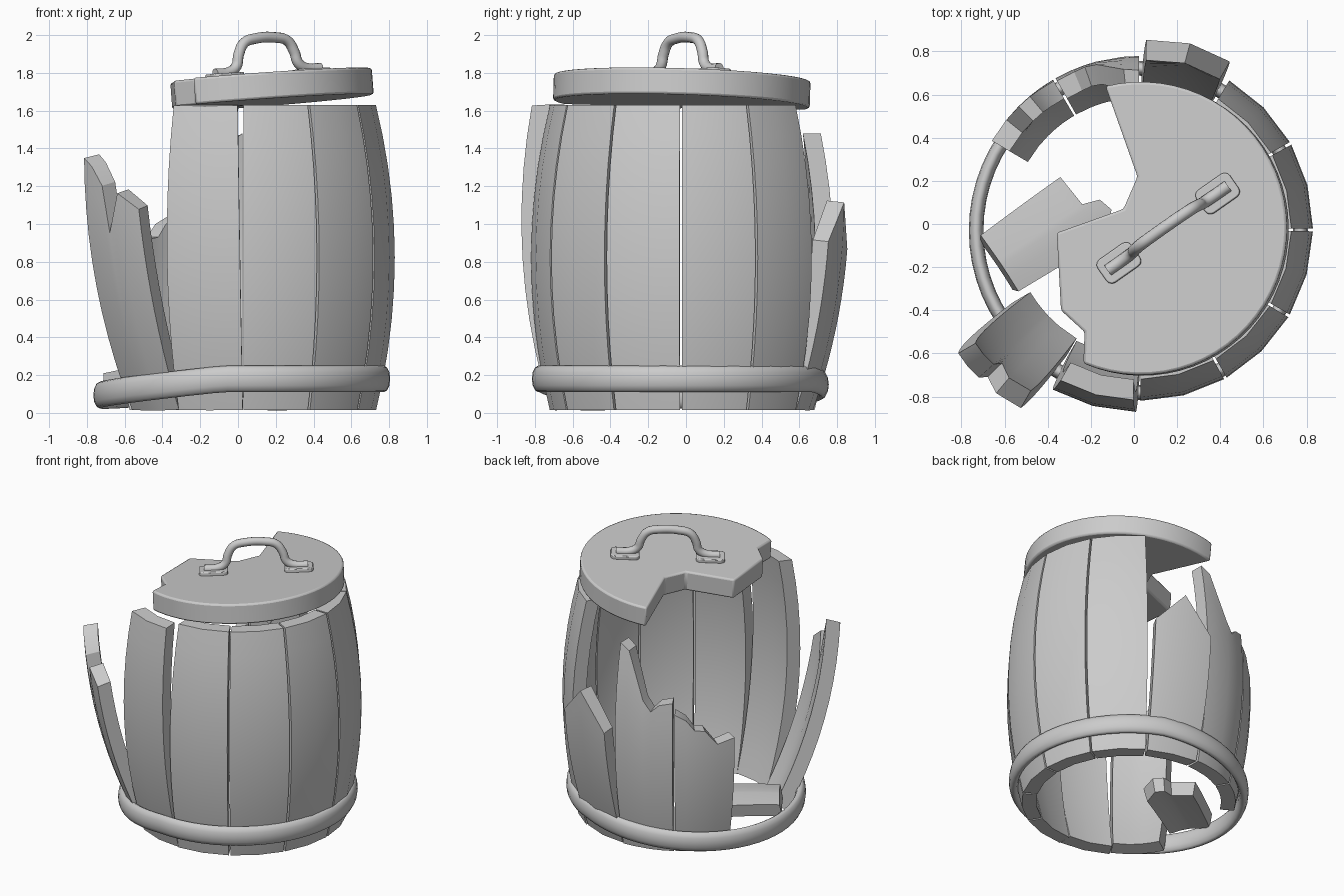
import bpy, bmesh, math
from mathutils import Matrix, Vector

if "Cube" in bpy.data.objects:
    bpy.data.objects.remove(bpy.data.objects["Cube"])

grey = bpy.data.materials.new("plain_grey")
grey.use_nodes = True
grey.diffuse_color = (0.6, 0.6, 0.6, 1)
grey.node_tree.nodes["Principled BSDF"].inputs["Base Color"].default_value = (0.6, 0.6, 0.6, 1)

CENTRE = Vector((0.03, -0.02, 0))
BASE, TOP, THICK, ROWS = 0.015, 1.63, 0.095, 10


def finish(bm, name, matrix=Matrix(), angle=30, bevel=0):
    bmesh.ops.recalc_face_normals(bm, faces=bm.faces)
    mesh = bpy.data.meshes.new(name)
    bm.to_mesh(mesh)
    bm.free()
    mesh.transform(matrix)
    mesh.materials.append(grey)
    obj = bpy.data.objects.new(name, mesh)
    bpy.context.collection.objects.link(obj)
    bpy.ops.object.select_all(action="DESELECT")
    bpy.context.view_layer.objects.active = obj
    obj.select_set(True)
    if bevel:
        mod = obj.modifiers.new("soft_edge", "BEVEL")
        mod.width, mod.segments = bevel, 2
    bpy.ops.object.shade_smooth_by_angle(angle=math.radians(angle))
    return obj


def barrel_radius(z):
    return 0.80 - 0.10 * ((z - 0.82) / 0.81) ** 2


def stave(name, tops, matrix, base=BASE):
    """Curved plank around local +x; tops is a list of (angle, height)."""
    bm = bmesh.new()
    loops = []
    for row in range(ROWS + 1):
        outer, inner = [], []
        for deg, top in tops:
            z = base + (top - base) * row / ROWS
            a = math.radians(deg)
            for side, r in ((outer, barrel_radius(z)), (inner, barrel_radius(z) - THICK)):
                side.append(bm.verts.new((r * math.cos(a), r * math.sin(a), z)))
        loops.append(outer + inner[::-1])
    n, count = len(tops), 2 * len(tops)
    for low, high in zip(loops, loops[1:]):
        for i in range(count):
            j = (i + 1) % count
            bm.faces.new((low[i], low[j], high[j], high[i]))
    for loop in (loops[0], loops[-1]):
        for i in range(n - 1):
            bm.faces.new((loop[i], loop[i + 1], loop[count - 2 - i], loop[count - 1 - i]))
    return finish(bm, name, matrix)


def place(azimuth, lean=0.0):
    """Turn a plank to its azimuth and lean it outward about its foot."""
    foot = Vector((0.68, 0, 0.1))
    tip = Matrix.Translation(foot) @ Matrix.Rotation(lean, 4, "Y") @ Matrix.Translation(-foot)
    return Matrix.Translation(CENTRE) @ Matrix.Rotation(math.radians(azimuth), 4, "Z") @ tip


# Whole staves
whole = [(-14.5, TOP), (0, TOP), (14.5, TOP)]
for k, azimuth in enumerate((-75, -45, -15, 15, 45)):
    stave(f"stave_{k + 1}", whole, place(azimuth - 0.5))
stave("loose_front_stave", whole, place(255, 0.065))

# Broken staves
stave("broken_back_stave", [(-14.5, 0.92), (0, 1.13), (14.5, 0.88)], place(75, 0.1))
stave("spiked_back_stave", [(-14.5, 1.48), (-9, 1.44), (0, 1.12), (4, 1.05), (8, 1.1), (14.5, 1.12)],
      place(105))
stave("short_back_stave", [(-14.5, 1.04), (-9, 1.0), (-5, 0.93), (0, 0.92), (6, 0.82), (14.5, 0.85)],
      place(135))
stave("leaning_stave", [(-14.5, 1.39), (-9, 1.35), (-3, 1.25), (-1, 1.0), (5, 1.21), (14.5, 1.12)],
      place(225, 0.22))

# Fallen stave piece on the floor
along = Vector((0.82, 0.55, -0.2)).normalized()
side = along.cross(Vector((0, 0, 1))).normalized()
up = side.cross(along)
turn = Matrix((up, side, along)).transposed().to_4x4()
stave("fallen_stave_piece", [(-13, 0.45), (-1, 0.46), (1, 0.54), (6, 0.56), (13, 0.46)],
      Matrix.Translation((-0.62, -0.18, 0.23)) @ turn @ Matrix.Translation((-0.7, 0, 0)), 0)

# Sagging hoop
bm = bmesh.new()
SEG, RING = 64, 12
hoop = []
for i in range(SEG):
    a = math.tau * i / SEG
    droop = max(0, 0.1 - 0.76 * math.cos(a) + 0.2 * math.sin(a))
    hoop.append([])
    for j in range(RING):
        b = math.tau * j / RING
        r = 0.752 + 0.034 * math.cos(b)
        z = 0.18 - 0.1 * droop + 0.07 * math.sin(b)
        hoop[i].append(bm.verts.new((r * math.cos(a), r * math.sin(a), z)))
for i in range(SEG):
    p, q = hoop[i], hoop[(i + 1) % SEG]
    for j in range(RING):
        k = (j + 1) % RING
        bm.faces.new((p[j], q[j], q[k], p[k]))
finish(bm, "hoop", Matrix.Translation(CENTRE - Vector((0.01, 0.01, 0))), 60)

# Broken lid, tilted
slope = Vector((-0.075, 0.03, 1)).normalized()
lid_matrix = Matrix.Translation(CENTRE + Vector((0, 0, 1.775))) @ \
    Vector((0, 0, 1)).rotation_difference(slope).to_matrix().to_4x4()
outline = []
for i in range(41):
    a = math.radians(247 + (464 - 247) * i / 40)
    outline.append((0.68 * math.cos(a), 0.68 * math.sin(a)))
outline += [(-0.015, 0.24), (-0.08, 0.09), (-0.39, -0.02), (-0.37, -0.38), (-0.26, -0.48)]
bm = bmesh.new()
face = bm.faces.new([bm.verts.new((x, y, 0)) for x, y in outline])
extra = bmesh.ops.extrude_face_region(bm, geom=[face])["geom"]
for v in extra:
    if isinstance(v, bmesh.types.BMVert):
        v.co.z = -0.14
finish(bm, "lid", lid_matrix, 30, 0.012)

# Handle with two foot plates
handle_matrix = lid_matrix @ Matrix.Translation((0.13, 0, 0)) @ Matrix.Rotation(math.radians(35), 4, "Z")
for name, s in (("handle_plate_left", 1), ("handle_plate_right", -1)):
    bm = bmesh.new()
    bmesh.ops.create_cube(bm, size=1)
    bmesh.ops.scale(bm, vec=(0.19, 0.13, 0.03), verts=bm.verts)
    upright = [e for e in bm.edges if abs(e.verts[0].co.z - e.verts[1].co.z) > 0.01]
    bmesh.ops.bevel(bm, geom=upright, offset=0.03, segments=3, profile=0.5, affect="EDGES")
    finish(bm, name, handle_matrix @ Matrix.Translation((s * 0.28, 0, 0.01)), 30, 0.006)

half = [(0.34, 0.025), (0.25, 0.03), (0.2, 0.06), (0.18, 0.12), (0.14, 0.18), (0.07, 0.2)]
path = [(-x, z) for x, z in half] + half[::-1]
curve = bpy.data.curves.new("handle", "CURVE")
curve.dimensions = "3D"
curve.bevel_depth, curve.bevel_resolution = 0.028, 4
curve.resolution_u, curve.use_fill_caps = 5, True
spline = curve.splines.new("BEZIER")
spline.bezier_points.add(len(path) - 1)
for point, (x, z) in zip(spline.bezier_points, path):
    point.co = (x, 0, z)
    point.handle_left_type = point.handle_right_type = "AUTO"
curve.materials.append(grey)
handle = bpy.data.objects.new("handle", curve)
handle.matrix_world = handle_matrix
bpy.context.collection.objects.link(handle)
